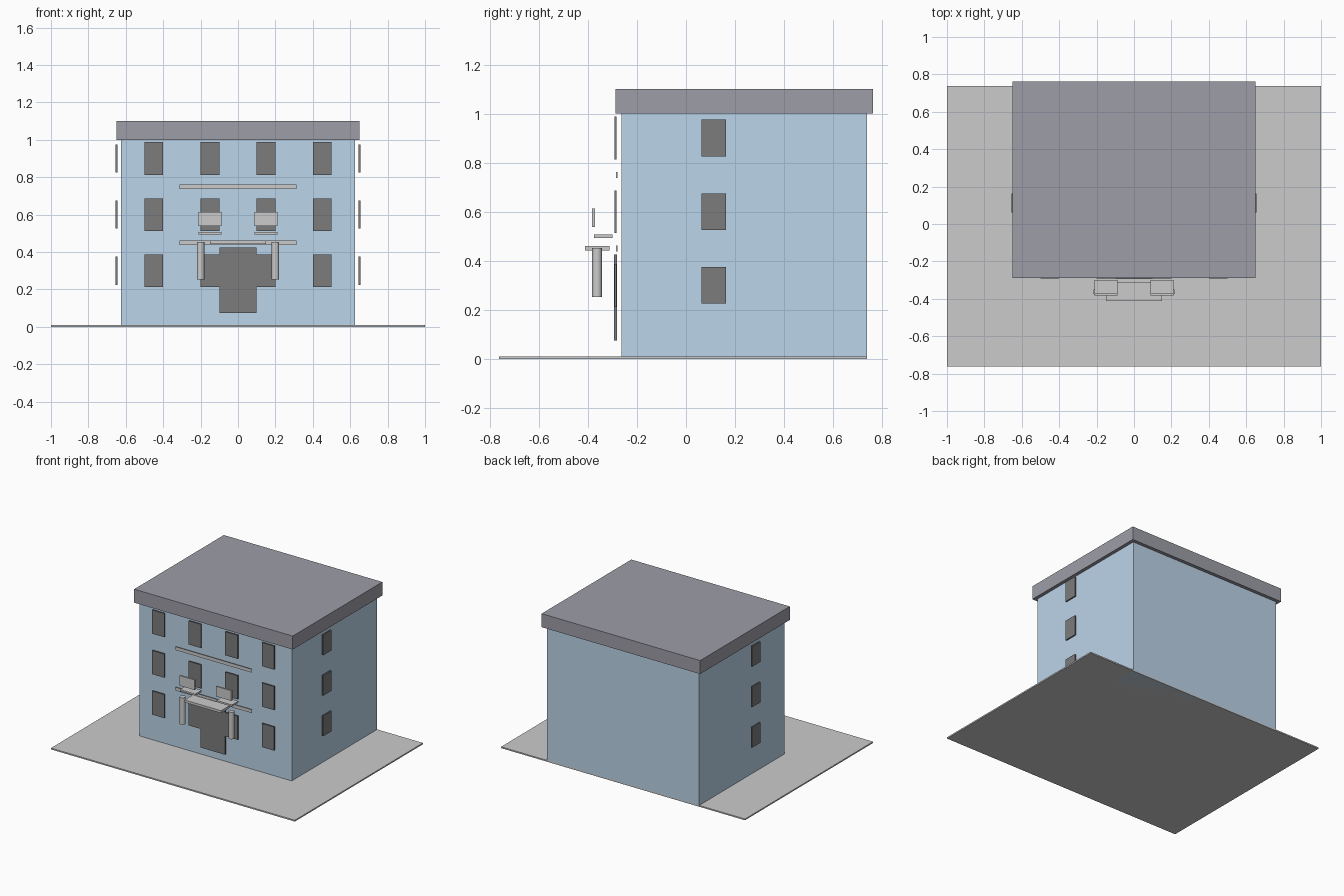
import bpy

if "Cube" in bpy.data.objects:
    bpy.data.objects.remove(bpy.data.objects["Cube"])


def material(name, rgb):
    m = bpy.data.materials.new(name)
    m.diffuse_color = (*rgb, 1)
    m.use_nodes = True
    m.node_tree.nodes["Principled BSDF"].inputs["Base Color"].default_value = m.diffuse_color
    return m


blue = material("wall_blue", (0.50, 0.66, 0.82))
slate = material("roof_slate", (0.34, 0.34, 0.39))
dark = material("dark_glass", (0.2, 0.2, 0.2))


def box(name, center, size, mat=None):
    bpy.ops.mesh.primitive_cube_add(size=1, location=center)
    ob = bpy.context.object
    ob.name = name
    ob.scale = size
    bpy.ops.object.transform_apply(location=False, rotation=False, scale=True)
    if mat:
        ob.data.materials.append(mat)
    return ob


FRONT = -0.2875   # plane of the front windows
PORCH = -0.3625   # centre line of the porch

# Ground slab, walls and overhanging roof
box("ground_slab", (0, -0.0125, 0.005), (2, 1.5, 0.01))
box("walls", (0, 0.2375, 0.5), (1.25, 1, 1), blue)
box("roof", (0, 0.2375, 1.05), (1.3, 1.05, 0.1), slate)

# Windows on three floors: four in front, one on each side
for z in (0.3, 0.6, 0.9):
    for x in (-0.45, -0.15, 0.15, 0.45):
        box("front_window", (x, FRONT, z), (0.1, 0.01, 0.175), dark)
    for x in (-0.65, 0.65):
        box("side_window", (x, 0.1125, z), (0.01, 0.1, 0.15), dark)

# Door and the two trim bands on the facade
box("door", (0, FRONT, 0.25), (0.2, 0.0125, 0.35), dark)
for z in (0.45, 0.75):
    box("trim_band", (0, -0.2825, z), (0.625, 0.005, 0.025))

# Porch canopy
box("porch_canopy", (0, PORCH, 0.4515), (0.3, 0.1, 0.018))

for side in (-1, 1):
    # Porch column
    bpy.ops.mesh.primitive_cylinder_add(vertices=32, radius=0.02, depth=0.2,
                                        location=(side * 0.2, PORCH, 0.3525))
    bpy.context.object.name = "porch_column"
    bpy.ops.object.shade_smooth_by_angle()
    # Balcony floor and its front panel
    box("balcony_floor", (side * 0.15, -0.3375, 0.5), (0.125, 0.075, 0.0125))
    box("balcony_panel", (side * 0.15, -0.3765, 0.576), (0.125, 0.0125, 0.075))
